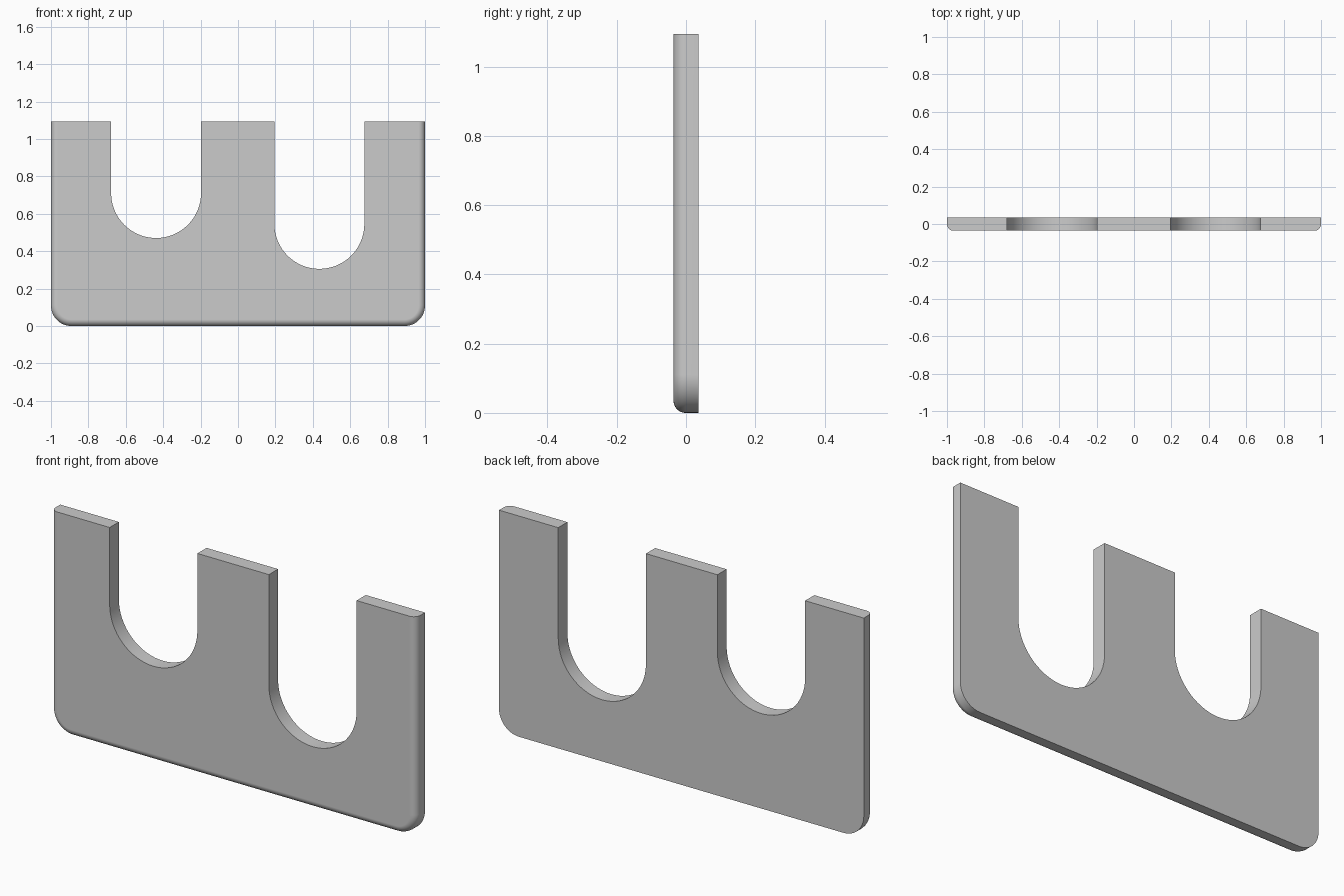
import bpy, bmesh
from math import sin, cos, pi, radians

if "Cube" in bpy.data.objects:
    bpy.data.objects.remove(bpy.data.objects["Cube"])

H, T = 1.094, 0.036        # plate height, half thickness
CORNER, FILLET = 0.11, 0.035
SLOT_R = 0.2405
SLOTS = [(0.435, 0.546), (-0.438, 0.711)]   # arc centre x, z (right to left)


def arc(cx, cz, r, a0, a1, n):
    return [(cx + r * cos(a0 + (a1 - a0) * i / n),
             cz + r * sin(a0 + (a1 - a0) * i / n)) for i in range(n + 1)]


def outline(d):
    """Plate outline with the sides and bottom drawn in by d."""
    r = CORNER - d
    pts = [(-1 + d, H)]
    pts += arc(-1 + CORNER, CORNER, r, pi, 1.5 * pi, 12)
    pts += arc(1 - CORNER, CORNER, r, 1.5 * pi, 2 * pi, 12)
    pts.append((1 - d, H))
    for cx, cz in SLOTS:
        pts.append((cx + SLOT_R, H))
        pts += arc(cx, cz, SLOT_R, 0, -pi, 32)
        pts.append((cx - SLOT_R, H))
    return pts


# Rings from the square back edge to the rounded front edge
levels = [(T, 0)]
for i in range(9):
    a = pi / 2 * i / 8
    levels.append((-T + FILLET * (1 - sin(a)), FILLET * (1 - cos(a))))

bm = bmesh.new()
rings = [[bm.verts.new((x, y, z)) for x, z in outline(d)] for y, d in levels]
for a, b in zip(rings, rings[1:]):
    for i in range(len(a)):
        j = (i + 1) % len(a)
        bm.faces.new((a[i], a[j], b[j], b[i]))
bm.faces.new(rings[0])
bm.faces.new(rings[-1])
bmesh.ops.recalc_face_normals(bm, faces=bm.faces)

mesh = bpy.data.meshes.new("slotted_plate")
bm.to_mesh(mesh)
bm.free()
plate = bpy.data.objects.new("slotted_plate", mesh)
bpy.context.collection.objects.link(plate)

# Smooth curves, crisp edges, flat faces
bpy.context.view_layer.objects.active = plate
plate.select_set(True)
bpy.ops.object.shade_smooth_by_angle(angle=radians(30))
wn = plate.modifiers.new("flat_faces", 'WEIGHTED_NORMAL')
wn.keep_sharp = True
